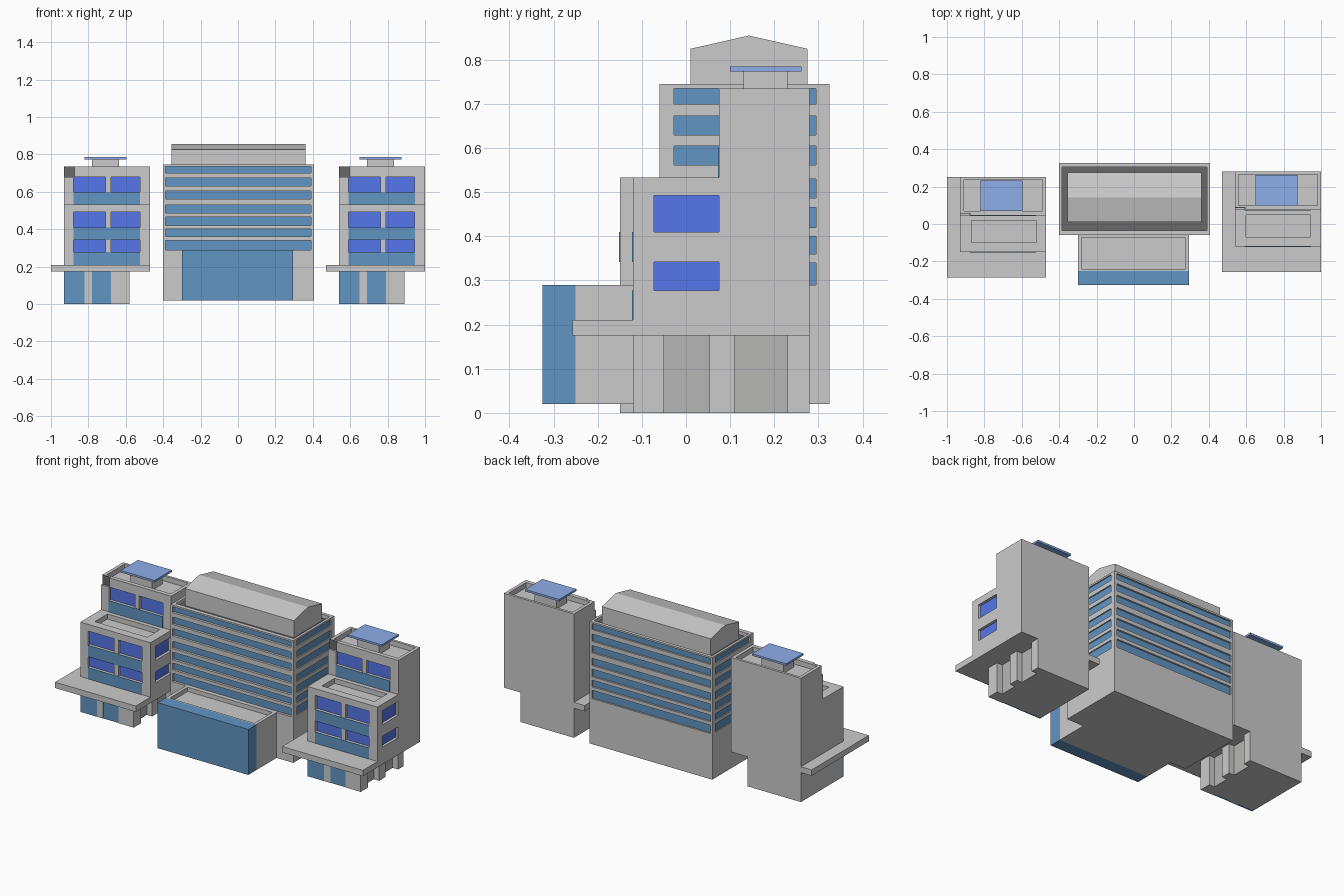
import bpy, bmesh
from mathutils import Matrix, Vector

if "Cube" in bpy.data.objects:
    bpy.data.objects.remove(bpy.data.objects["Cube"])


def material(name, rgb):
    m = bpy.data.materials.new(name)
    m.diffuse_color = (*rgb, 1)
    m.use_nodes = True
    m.node_tree.nodes["Principled BSDF"].inputs["Base Color"].default_value = m.diffuse_color
    return m


GLASS = material("glass_blue", (0.12, 0.30, 0.55))
WINDOW = material("window_blue", (0.09, 0.18, 0.82))
CANOPY = material("canopy_blue", (0.27, 0.42, 0.82))
DARK = material("dark_grey", (0.14, 0.14, 0.14))
PANEL = material("panel_grey", (0.47, 0.47, 0.46))


def boxes(name, specs, mat=None, off=(0, 0)):
    """One object from (x0, x1, y0, y1, z0, z1) boxes."""
    bm = bmesh.new()
    for x0, x1, y0, y1, z0, z1 in specs:
        mid = Vector(((x0 + x1) / 2 + off[0], (y0 + y1) / 2 + off[1], (z0 + z1) / 2))
        bmesh.ops.create_cube(bm, size=1, matrix=Matrix.Translation(mid)
                              @ Matrix.Diagonal((x1 - x0, y1 - y0, z1 - z0, 1)))
    me = bpy.data.meshes.new(name)
    bm.to_mesh(me)
    bm.free()
    ob = bpy.data.objects.new(name, me)
    bpy.context.collection.objects.link(ob)
    if mat:
        me.materials.append(mat)
    return ob


def cut(ob, specs, off=(0, 0)):
    """Subtract boxes from an object."""
    cutter = boxes("cutter", specs, None, off)
    mod = ob.modifiers.new("cut", "BOOLEAN")
    mod.operation, mod.solver, mod.object = "DIFFERENCE", "EXACT", cutter
    bpy.context.view_layer.objects.active = ob
    bpy.ops.object.modifier_apply(modifier=mod.name)
    bpy.data.objects.remove(cutter)


# Main block with seven window strips on all four sides
X0, X1, Y0, Y1 = -0.40, 0.405, -0.06, 0.325
block = boxes("main_block", [(X0, X1, Y0, Y1, 0.02, 0.745)])
strips = [(0.29, 0.34), (0.36, 0.40), (0.42, 0.465), (0.487, 0.53),
          (0.562, 0.605), (0.63, 0.673), (0.70, 0.735)]
slots, panes = [], []
for a, b in strips:
    slots += [(-0.388, 0.39, Y0 - 0.1, Y0 + 0.018, a, b),
              (-0.388, 0.39, Y1 - 0.014, Y1 + 0.1, a, b),
              (X0 - 0.1, X0 + 0.01, -0.027, 0.295, a, b),
              (X1 - 0.01, X1 + 0.1, -0.027, 0.295, a, b)]
    panes += [(-0.388, 0.39, Y0 + 0.014, Y0 + 0.018, a, b),
              (-0.388, 0.39, Y1 - 0.014, Y1 - 0.01, a, b),
              (X0 + 0.007, X0 + 0.01, -0.027, 0.295, a, b),
              (X1 - 0.01, X1 - 0.007, -0.027, 0.295, a, b)]
cut(block, slots)
cut(block, [(-0.385, 0.39, -0.035, 0.305, 0.72, 0.8)])
boxes("window_strips", panes, GLASS)
boxes("roof_deck", [(-0.385, 0.39, -0.035, 0.305, 0.718, 0.724)], DARK)

# Gabled roof house
bm = bmesh.new()
profile = [(0.01, 0.722), (0.275, 0.722), (0.275, 0.825), (0.1425, 0.855), (0.01, 0.825)]
face = bm.faces.new([bm.verts.new((-0.355, y, z)) for y, z in profile])
ext = bmesh.ops.extrude_face_region(bm, geom=[face])
bmesh.ops.translate(bm, vec=(0.715, 0, 0),
                    verts=[v for v in ext["geom"] if isinstance(v, bmesh.types.BMVert)])
bmesh.ops.recalc_face_normals(bm, faces=bm.faces)
me = bpy.data.meshes.new("roof_house")
bm.to_mesh(me)
bm.free()
bpy.context.collection.objects.link(bpy.data.objects.new("roof_house", me))

# Entrance hall with glazed front
hall = boxes("entrance_hall", [(-0.30, 0.295, -0.25, Y0, 0.02, 0.29)])
cut(hall, [(-0.28, 0.275, -0.24, -0.072, 0.265, 0.4)])
boxes("entrance_glass", [(-0.30, 0.295, -0.325, -0.25, 0.02, 0.29)], GLASS)


def tower(side, off):
    def part(name, specs, mat=None):
        return boxes(f"{side}_{name}", specs, mat, off)

    # Ground floor: recessed glass in front, recessed bays on the right
    ground = part("ground_floor", [(0.54, 0.89, -0.12, 0.28, 0, 0.175)])
    cut(ground, [(0.5, 0.65, -0.2, -0.108, -0.1, 0.3), (0.69, 0.79, -0.2, -0.108, -0.1, 0.3),
                 (0.85, 1.0, -0.05, 0.053, -0.1, 0.3), (0.85, 1.0, 0.11, 0.23, -0.1, 0.3)], off)
    part("ground_glass", [(0.54, 0.65, -0.12, -0.108, 0, 0.175),
                          (0.69, 0.79, -0.118, -0.108, 0, 0.175)], GLASS)
    part("side_bays", [(0.85, 0.855, -0.05, 0.053, 0, 0.175),
                       (0.85, 0.855, 0.11, 0.23, 0, 0.175)], PANEL)
    part("canopy_slab", [(0.47, 1.0, -0.257, 0.28, 0.175, 0.21)])

    # Lower wing with terrace, and taller rear wing
    lower = part("lower_wing", [(0.54, 1.0, -0.12, 0.075, 0.21, 0.533)])
    upper = part("upper_wing", [(0.54, 1.0, 0.075, 0.28, 0.21, 0.735)])
    xs, d = [(0.59, 0.762), (0.79, 0.945)], 0.02
    rows = [(0.277, 0.342), (0.41, 0.493)]
    low = [(a, b, z0, z1) for a, b in xs for z0, z1 in rows]
    cut(lower, [(a, b, -0.3, -0.12 + d, z0, z1) for a, b, z0, z1 in low]
        + [(1.0 - d, 1.1, -0.072, 0.0745, z0, z1) for z0, z1 in rows], off)
    cut(lower, [(0.60, 0.945, -0.07, 0.048, 0.503, 0.6)], off)
    cut(upper, [(a, b, 0, 0.075 + d, 0.60, 0.68) for a, b in xs], off)
    cut(upper, [(0.56, 0.98, 0.10, 0.265, 0.705, 0.8)], off)
    cut(upper, [(0.5, 0.595, 0, 0.09, 0.68, 0.8)], off)
    part("corner_notch", [(0.54, 0.595, 0.086, 0.09, 0.68, 0.735)], DARK)
    part("windows",
         [(a, b, -0.104, -0.10, z0, z1) for a, b, z0, z1 in low]
         + [(0.98, 0.984, -0.072, 0.0745, z0, z1) for z0, z1 in rows]
         + [(a, b, 0.091, 0.095, 0.60, 0.68) for a, b in xs], WINDOW)
    part("spandrels", [(0.59, 0.945, -0.122, -0.118, 0.21, 0.277),
                       (0.59, 0.945, -0.122, -0.118, 0.342, 0.41),
                       (0.59, 0.945, 0.073, 0.077, 0.533, 0.60)], GLASS)

    # Rooftop pavilion
    part("pavilion_base", [(0.69, 0.835, 0.13, 0.23, 0.70, 0.773)])
    part("pavilion_roof", [(0.65, 0.873, 0.10, 0.262, 0.773, 0.785)], CANOPY)


tower("right", (0, 0))
tower("left", (-1.47, -0.03))
